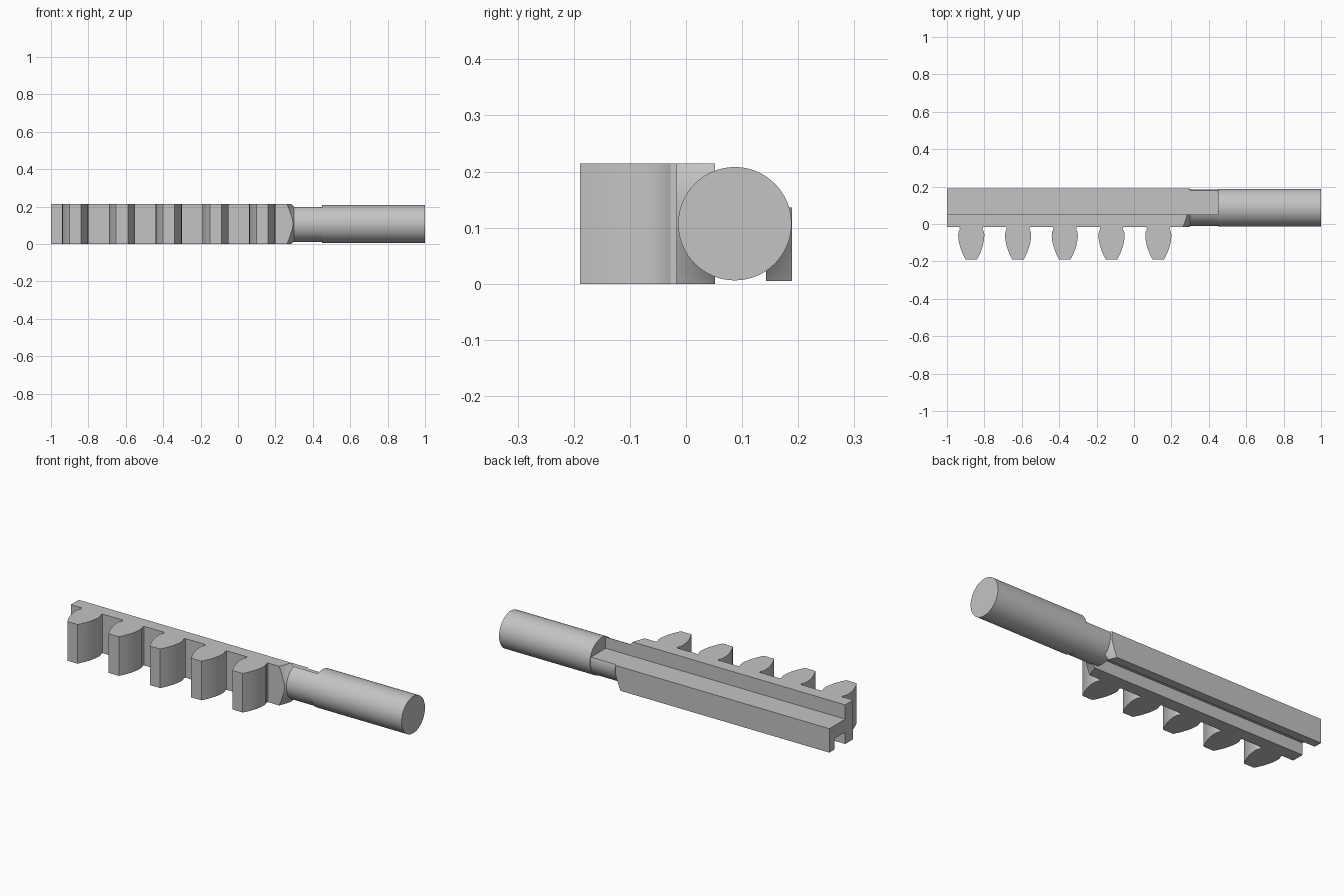
import bpy, bmesh, math
from mathutils import Matrix

cube = bpy.data.objects.get("Cube")
if cube:
    bpy.data.objects.remove(cube)

steel = bpy.data.materials.new("grey_steel")
steel.use_nodes = True
colour = (0.55, 0.55, 0.55, 1)
steel.diffuse_color = colour
steel.node_tree.nodes["Principled BSDF"].inputs["Base Color"].default_value = colour

AXIS_Y, AXIS_Z = 0.087, 0.107   # centre line of the round shaft
HEIGHT = 0.214


def add_object(name, bm):
    bmesh.ops.recalc_face_normals(bm, faces=bm.faces)
    mesh = bpy.data.meshes.new(name)
    bm.to_mesh(mesh)
    bm.free()
    obj = bpy.data.objects.new(name, mesh)
    bpy.context.collection.objects.link(obj)
    mesh.materials.append(steel)
    return obj


def prism(name, points, offset):
    """Extrude a closed 3D outline along an offset."""
    bm = bmesh.new()
    face = bm.faces.new([bm.verts.new(p) for p in points])
    result = bmesh.ops.extrude_face_region(bm, geom=[face], use_keep_orig=True)
    moved = [v for v in result["geom"] if isinstance(v, bmesh.types.BMVert)]
    bmesh.ops.translate(bm, verts=moved, vec=offset)
    return add_object(name, bm)


def turned(name, profile, sides=64):
    """Closed solid of revolution about the shaft axis from (x, radius) pairs."""
    bm = bmesh.new()
    rings = []
    for x, r in profile:
        rings.append([bm.verts.new((x, AXIS_Y + r * math.cos(math.tau * i / sides),
                                    AXIS_Z + r * math.sin(math.tau * i / sides)))
                      for i in range(sides)])
    for a, b in zip(rings, rings[1:]):
        for i in range(sides):
            j = (i + 1) % sides
            bm.faces.new((a[i], a[j], b[j], b[i]))
    bm.faces.new(rings[0])
    bm.faces.new(rings[-1])
    return add_object(name, bm)


def boolean(obj, tool, operation):
    mod = obj.modifiers.new(operation.lower(), "BOOLEAN")
    mod.object, mod.operation, mod.solver = tool, operation, "EXACT"
    tool.hide_render = True
    tool.hide_set(True)
    bpy.context.view_layer.objects.active = obj
    bpy.ops.object.modifier_apply(modifier=mod.name)
    bpy.data.objects.remove(tool)


def smooth(obj):
    bpy.ops.object.select_all(action="DESELECT")
    obj.select_set(True)
    bpy.context.view_layer.objects.active = obj
    bpy.ops.object.shade_smooth_by_angle(angle=math.radians(30))


# Rack bar: tall front wall, stepped ledge and rear flange with a groove below
section = [(-0.017, 0), (0.052, 0), (0.052, 0.065), (0.143, 0.065), (0.143, 0.005),
           (0.189, 0.005), (0.189, 0.136), (0.052, 0.136), (0.052, HEIGHT), (-0.017, HEIGHT)]
bar = prism("rack_bar", [(-1, y, z) for y, z in section], (1.35, 0, 0))
# Flared end where the bar runs out onto the shaft
flare = turned("flare_tool", [(-1.1, 0.3), (0.255, 0.3), (0.255, 0.16), (0.27, 0.135),
                              (0.283, 0.115), (0.3, 0.097), (0.34, 0.097)])
boolean(bar, flare, "INTERSECT")
smooth(bar)

# Slimmer neck, cut flat level with the ledge
neck = turned("shaft_neck", [(0.27, 0.097), (0.451, 0.097)])
step = prism("step_tool", [(0.2, y, z) for y, z in
                           ((0.052, 0.136), (0.4, 0.136), (0.4, 0.4), (0.052, 0.4))], (0.25, 0, 0))
boolean(neck, step, "DIFFERENCE")
smooth(neck)

# Round shaft
smooth(turned("round_shaft", [(0.45, 0.101), (1, 0.101)]))

# Five gear teeth with undercut roots and curved flanks
flank = [(0.066, -0.01), (0.062, -0.02), (0.061, -0.028), (0.068, -0.042), (0.07, -0.06),
         (0.068, -0.085), (0.062, -0.115), (0.052, -0.145), (0.041, -0.17), (0.031, -0.189)]
outline = flank + [(-x, y) for x, y in reversed(flank)]
for n in range(5):
    centre = -0.87 + 0.25 * n
    smooth(prism(f"tooth_{n + 1}", [(centre + x, y, 0) for x, y in outline], (0, 0, HEIGHT)))
